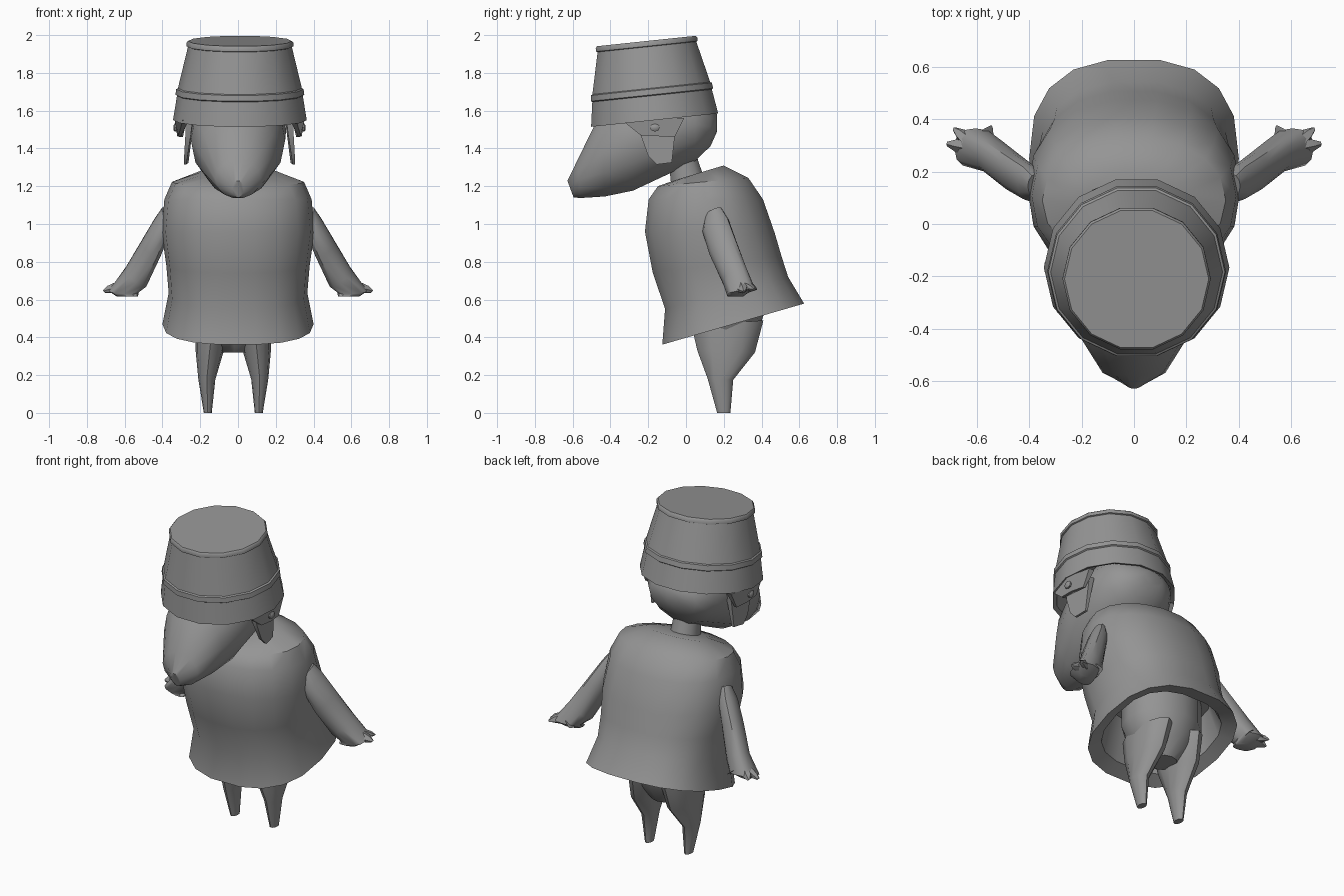
import bpy, bmesh, math
from mathutils import Vector

cube = bpy.data.objects.get("Cube")
if cube:
    bpy.data.objects.remove(cube, do_unlink=True)

grey = bpy.data.materials.new("plain_grey")
grey.use_nodes = True
tone = (0.3, 0.3, 0.3, 1)
grey.diffuse_color = tone
grey.node_tree.nodes["Principled BSDF"].inputs["Base Color"].default_value = tone
parts = []


def finish(name, bm):
    bmesh.ops.recalc_face_normals(bm, faces=bm.faces)
    mesh = bpy.data.meshes.new(name)
    bm.to_mesh(mesh)
    bm.free()
    mesh.materials.append(grey)
    obj = bpy.data.objects.new(name, mesh)
    bpy.context.collection.objects.link(obj)
    parts.append(obj)


def loft(name, rings, sides=14, square=(2, 2)):
    """Skin rings given as (centre, u axis, v axis) and cap both ends.
    The squareness runs from the first ring to the last."""
    bm = bmesh.new()
    rows = []
    for k, (c, u, v) in enumerate(rings):
        power = square[0] + (square[1] - square[0]) * k / (len(rings) - 1)
        row = []
        for i in range(sides):
            a = math.tau * i / sides
            p, q = [math.copysign(abs(t) ** (2 / power), t)
                    for t in (math.cos(a), math.sin(a))]
            row.append(bm.verts.new(Vector(c) + Vector(u) * p + Vector(v) * q))
        rows.append(row)
    for lo, hi in zip(rows, rows[1:]):
        for i in range(sides):
            j = (i + 1) % sides
            bm.faces.new((lo[i], lo[j], hi[j], hi[i]))
    bm.faces.new(rows[0])
    bm.faces.new(rows[-1])
    finish(name, bm)


def span(half, y0, z0, y1, z1, x=0):
    """Ring stretched between two points of the side profile."""
    a, b = Vector((x, y0, z0)), Vector((x, y1, z1))
    return (a + b) / 2, (half, 0, 0), (b - a) / 2


def plate(name, outline, side, r_top, r_low, thick):
    """Side panel bent around the hat, thinner towards its lower end."""
    bm = bmesh.new()
    zs = [z for y, z in outline]
    rows = ([], [])
    for row, sign in zip(rows, (-1, 1)):
        for y, z in outline:
            h = (z - min(zs)) / (max(zs) - min(zs))
            bend = math.sqrt(1 - ((y + 0.165) / 0.35) ** 2)
            x = (r_low + (r_top - r_low) * h) * bend
            x += sign * thick * (0.4 + 0.6 * h) / 2
            row.append(bm.verts.new((0.008 + side * x, y, z)))
    bm.faces.new(rows[0])
    bm.faces.new(rows[1])
    for i in range(len(outline)):
        j = (i + 1) % len(outline)
        bm.faces.new((rows[0][i], rows[0][j], rows[1][j], rows[1][i]))
    finish(name, bm)


# Poncho: thick flared hem, rounded shoulders, hollow underside
loft("poncho", [
    span(0.29, 0.00, 0.66, 0.44, 0.74),
    span(0.325, -0.055, 0.41, 0.535, 0.59),
    span(0.40, -0.13, 0.36, 0.63, 0.58),
    span(0.367, -0.115, 0.55, 0.545, 0.72),
    span(0.38, -0.18, 0.74, 0.51, 0.83),
    span(0.405, -0.222, 0.96, 0.475, 0.95),
    span(0.39, -0.202, 1.13, 0.412, 1.13),
    span(0.35, -0.152, 1.20, 0.333, 1.245),
    span(0.20, -0.05, 1.235, 0.20, 1.31),
], sides=18, square=(2.7, 2))

# Neck
loft("neck", [
    span(0.09, -0.08, 1.17, 0.11, 1.22),
    span(0.08, -0.09, 1.28, 0.07, 1.33),
    span(0.08, -0.12, 1.42, 0.04, 1.45),
], sides=10)

# Head tapering forward into a beak
loft("head", [
    span(0.07, 0.165, 1.49, 0.165, 1.58),
    span(0.16, 0.13, 1.41, 0.13, 1.62),
    span(0.23, 0.05, 1.33, 0.05, 1.72),
    span(0.255, -0.10, 1.255, -0.10, 1.75),
    span(0.25, -0.28, 1.17, -0.28, 1.72),
    span(0.20, -0.43, 1.14, -0.45, 1.60),
    span(0.12, -0.56, 1.135, -0.575, 1.34),
    span(0.03, -0.595, 1.14, -0.628, 1.23),
])

# Bucket hat, tipped forward
tilt = math.radians(6)
axis = Vector((0, -math.sin(tilt), math.cos(tilt)))
back = Vector((0, math.cos(tilt), math.sin(tilt)))
base = Vector((0.01, -0.166, 1.55))
hat = [(0.10, 0.30), (0.01, 0.33), (0, 0.354), (0.13, 0.333), (0.135, 0.341),
       (0.165, 0.337), (0.17, 0.328), (0.39, 0.275), (0.393, 0.283),
       (0.412, 0.283), (0.421, 0.275)]
loft("hat", [(base + axis * h, (r, 0, 0), back * r * 0.98) for h, r in hat])

# Hips inside the poncho
loft("hips", [
    span(0.08, 0.14, 0.32, 0.31, 0.32, -0.02),
    span(0.18, 0.05, 0.40, 0.38, 0.42, -0.02),
    span(0.24, 0.01, 0.52, 0.42, 0.55, -0.02),
    span(0.24, 0.02, 0.76, 0.42, 0.80, -0.02),
], sides=12)

for side, label in ((1, "left"), (-1, "right")):
    # Tapered leg
    loft(label + "_leg", [
        span(0.021, 0.165, 0.0, 0.235, 0.0, -0.025 + side * 0.135),
        span(0.045, 0.115, 0.18, 0.25, 0.175, -0.025 + side * 0.14),
        span(0.074, 0.06, 0.33, 0.365, 0.32, -0.025 + side * 0.125),
        span(0.09, 0.03, 0.46, 0.41, 0.49, -0.025 + side * 0.11),
    ], sides=12)

    def flip(x, y, z):
        return Vector((side * x, y, z))

    # Sleeve widening to a flat hand
    loft(label + "_arm", [
        (flip(0.375, 0.145, 1.06), flip(0.03, 0, 0.02), (0, 0.045, 0.02)),
        (flip(0.40, 0.157, 0.99), flip(0.045, 0, 0.03), (0, 0.07, 0.03)),
        (flip(0.46, 0.197, 0.87), flip(0.052, 0, 0.036), (0, 0.072, 0.033)),
        (flip(0.54, 0.26, 0.72), flip(0.06, 0, 0.04), (0, 0.066, 0.03)),
        (flip(0.605, 0.29, 0.645), flip(0.08, 0, 0.004), (0, 0.075, 0.015)),
        (flip(0.585, 0.26, 0.615), flip(0.055, 0.01, 0), (0, 0.04, 0)),
    ], sides=12, square=(2, 2.8))

    # Short pointed fingers
    tips = [(0.71, 0.305, 0.642), (0.685, 0.36, 0.652), (0.545, 0.367, 0.655)]
    for k, tip in enumerate(tips):
        root = flip(0.59, 0.285, 0.67)
        end = flip(*tip)
        loft(f"{label}_finger_{k + 1}", [
            (root, flip(0.04, 0, 0.03), (0, 0.035, 0.02)),
            (root.lerp(end, 0.65), flip(0.025, 0, 0.02), (0, 0.028, 0.008)),
            (end, flip(0.006, 0, 0.006), (0, 0.01, 0)),
        ], sides=6)

    # Hat ear flap, hanging strap and round stud
    plate(label + "_flap",
          [(-0.34, 1.55), (-0.24, 1.47), (-0.15, 1.465), (-0.06, 1.46),
           (-0.01, 1.56), (-0.165, 1.56)], side, 0.328, 0.322, 0.035)
    plate(label + "_strap",
          [(-0.25, 1.54), (-0.24, 1.47), (-0.2, 1.36), (-0.155, 1.315),
           (-0.075, 1.325), (-0.06, 1.46), (-0.05, 1.54)],
          side, 0.275, 0.288, 0.035)
    loft(label + "_stud", [
        ((0.008 + side * x, -0.165, 1.51), (0, r, 0), (0, 0, r * 0.8))
        for x, r in ((0.32, 0.026), (0.343, 0.026), (0.35, 0.015))], sides=8)

# Smooth shading with sharp creases
bpy.ops.object.select_all(action="DESELECT")
for obj in parts:
    obj.select_set(True)
bpy.context.view_layer.objects.active = parts[0]
bpy.ops.object.shade_smooth_by_angle(angle=math.radians(42))
